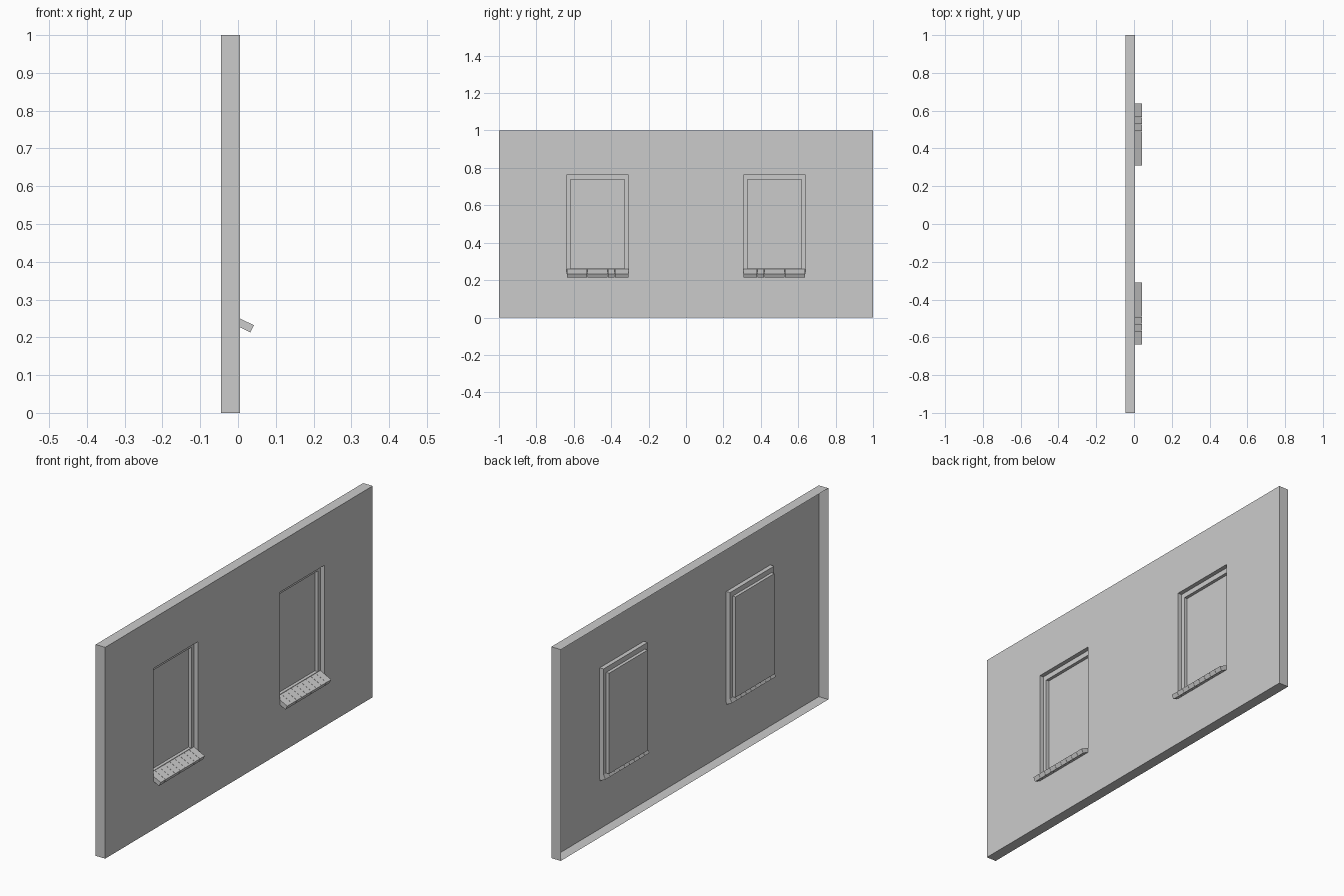
import bpy, bmesh, math
from mathutils import Matrix, Vector

if "Cube" in bpy.data.objects:
    bpy.data.objects.remove(bpy.data.objects["Cube"])

FRONT, BACK = 0.005, -0.045          # wall face and open rear edge
STEP, PANE = -0.015, -0.030          # recess depths
CY = 0.473                           # window centre distance
OUT, INN = 0.165, 0.145              # half widths of the outer and inner recess
ZB, ZT = 0.236, 0.762                # outer recess bottom and top
IZB, IZT = 0.262, 0.738              # inner recess bottom and top


def finish(bm, name):
    me = bpy.data.meshes.new(name)
    bm.to_mesh(me)
    bm.free()
    ob = bpy.data.objects.new(name, me)
    bpy.context.collection.objects.link(ob)
    return ob


def ring(bm, x, y0, y1, z0, z1):
    # counter-clockwise seen from +x
    return [bm.verts.new((x, y, z)) for y, z in ((y0, z0), (y1, z0), (y1, z1), (y0, z1))]


def bridge(bm, a, b):
    for i in range(4):
        j = (i + 1) % 4
        bm.faces.new((a[i], a[j], b[j], b[i]))


# wall shell: front face with two openings, edges turned back, rear left open
bm = bmesh.new()
ys = [-1, -CY - OUT, -CY + OUT, CY - OUT, CY + OUT, 1]
zs = [0, ZB, ZT, 1]
for i in range(5):
    for k in range(3):
        if k == 1 and i in (1, 3):
            continue
        bm.faces.new(ring(bm, FRONT, ys[i], ys[i + 1], zs[k], zs[k + 1]))
bridge(bm, ring(bm, BACK, -1, 1, 0, 1), ring(bm, FRONT, -1, 1, 0, 1))
bmesh.ops.remove_doubles(bm, verts=bm.verts, dist=1e-5)
bmesh.ops.dissolve_limit(bm, angle_limit=0.01, verts=bm.verts, edges=bm.edges)
finish(bm, "wall")


def window(cy, name):
    # stepped recess ending in a flat pane
    bm = bmesh.new()
    outer = (cy - OUT, cy + OUT, ZB, ZT)
    inner = (cy - INN, cy + INN, IZB, IZT)
    rings = [ring(bm, FRONT, *outer), ring(bm, STEP, *outer),
             ring(bm, STEP, *inner), ring(bm, PANE, *inner)]
    for a, b in zip(rings, rings[1:]):
        bridge(bm, a, b)
    bm.faces.new(rings[-1])
    finish(bm, name + "_recess")

    # sloping sill made of a row of bricks
    bm = bmesh.new()
    n, length, thick = 9, 0.064, 0.021
    pitch = 2 * OUT / n
    tilt = Matrix.Rotation(math.radians(26), 4, 'Y')
    centre = Vector((0.042, 0, 0.232)) + tilt @ Vector((-length / 2, 0, -thick / 2))
    for i in range(n):
        centre.y = cy - OUT + (i + 0.5) * pitch
        size = Matrix.Diagonal((length, pitch - 0.001, thick, 1))
        bmesh.ops.create_cube(bm, size=1, matrix=Matrix.Translation(centre) @ tilt @ size)
    finish(bm, name + "_sill_bricks")


window(-CY, "left_window")
window(CY, "right_window")
